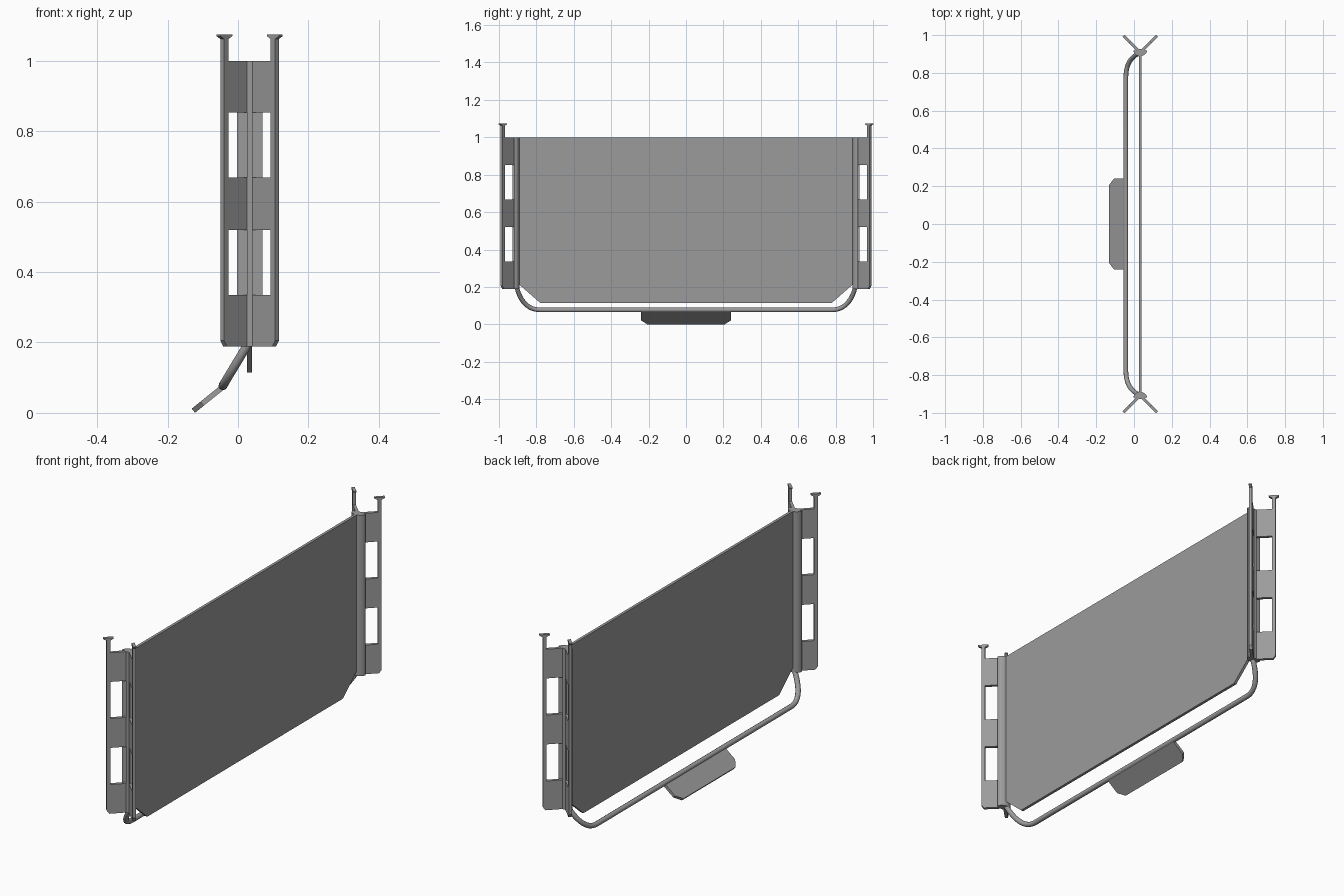
import bpy, bmesh, math
from mathutils import Vector

cube = bpy.data.objects.get("Cube")
if cube:
    bpy.data.objects.remove(cube, do_unlink=True)

grey = bpy.data.materials.new("steel_grey")
grey.use_nodes = True
colour = (0.33, 0.33, 0.33, 1)
grey.diffuse_color = colour
grey.node_tree.nodes["Principled BSDF"].inputs["Base Color"].default_value = colour

Z = Vector((0, 0, 1))
POST_X, POST_Y = 0.033, 0.908


def prism(name, outline, origin, u, v, thickness):
    """Extrude a 2D outline lying in the u/v plane, centred on that plane."""
    origin, u, v = Vector(origin), Vector(u).normalized(), Vector(v).normalized()
    n = u.cross(v)
    bm = bmesh.new()
    face = bm.faces.new([bm.verts.new(origin + u * a + v * b - n * thickness / 2)
                         for a, b in outline])
    ext = bmesh.ops.extrude_face_region(bm, geom=[face])
    verts = [g for g in ext["geom"] if isinstance(g, bmesh.types.BMVert)]
    bmesh.ops.translate(bm, vec=n * thickness, verts=verts)
    bmesh.ops.recalc_face_normals(bm, faces=bm.faces)
    mesh = bpy.data.meshes.new(name)
    bm.to_mesh(mesh)
    bm.free()
    mesh.materials.append(grey)
    obj = bpy.data.objects.new(name, mesh)
    bpy.context.collection.objects.link(obj)
    return obj


def rect(a0, a1, b0, b1):
    return [(a0, b0), (a1, b0), (a1, b1), (a0, b1)]


# Main panel with clipped lower corners
prism("panel", [(-0.9, 1.0), (-0.9, 0.22), (-0.78, 0.115),
                (0.78, 0.115), (0.9, 0.22), (0.9, 1.0)],
      (POST_X, 0, 0), (0, 1, 0), Z, 0.014)

# End posts: flat outside, rounded towards the panel, with two slotted wings
for side, end in ((-1, "front"), (1, "back")):
    arc = [(0.036 * math.cos(math.pi * i / 12), -0.03 * math.sin(math.pi * i / 12))
           for i in range(13)]
    prism(end + "_post", arc, (POST_X, side * 0.919, 0.594),
          (1, 0, 0), (0, side, 0), 0.812)
    prism(end + "_post_spine", rect(-0.008, 0.008, -0.02, 0.008),
          (POST_X, side * 0.919, 0.594), (1, 0, 0), (0, side, 0), 0.812)
    for sx, hand in ((-1, "right"), (1, "left")):
        base = (POST_X, side * POST_Y, 0)
        out = (sx, side, 0)
        label = f"{end}_{hand}_"
        for i, (z0, z1) in enumerate(((0.188, 0.335), (0.52, 0.668), (0.853, 1.0))):
            prism(f"{label}wing_band_{i + 1}", rect(0.008, 0.094, z0, z1),
                  base, out, Z, 0.0148)
        # Outer rail, chamfered foot and flared head
        prism(label + "rail",
              [(0.092, 0.188), (0.098, 0.188), (0.11, 0.205), (0.11, 1.062),
               (0.125, 1.07), (0.125, 1.075), (0.077, 1.075), (0.077, 1.07),
               (0.092, 1.062)], base, out, Z, 0.015)

# Bent tube hanging from both posts
start = Vector((0.031, 0.905, 0.2))
bend = Vector((-0.041, 0.877, 0.081))
finish = Vector((-0.043, 0.78, 0.077))
half = [Vector((0.031, 0.905, 0.57))]
for i in range(13):
    t = i / 12
    half.append(start * (1 - t) ** 2 + bend * 2 * t * (1 - t) + finish * t * t)
path = half + [Vector((p.x, -p.y, p.z)) for p in reversed(half)]
curve = bpy.data.curves.new("tube", "CURVE")
curve.dimensions = "3D"
curve.bevel_depth = 0.0125
curve.bevel_resolution = 3
curve.use_fill_caps = True
spline = curve.splines.new("POLY")
spline.points.add(len(path) - 1)
for point, co in zip(spline.points, path):
    point.co = (*co, 1)
curve.materials.append(grey)
tube = bpy.data.objects.new("lower_tube", curve)
bpy.context.collection.objects.link(tube)
bpy.context.view_layer.objects.active = tube
tube.select_set(True)
bpy.ops.object.convert(target="MESH")
bpy.ops.object.shade_smooth_by_angle(angle=math.radians(40))

# Foot pedal: slanted plate below the tube
prism("pedal", [(-0.24, 0), (0.24, 0), (0.24, 0.073), (0.207, 0.105),
                (-0.207, 0.105), (-0.24, 0.073)],
      (-0.045, 0, 0.072), (0, 1, 0), (-0.082, 0, -0.066), 0.015)
